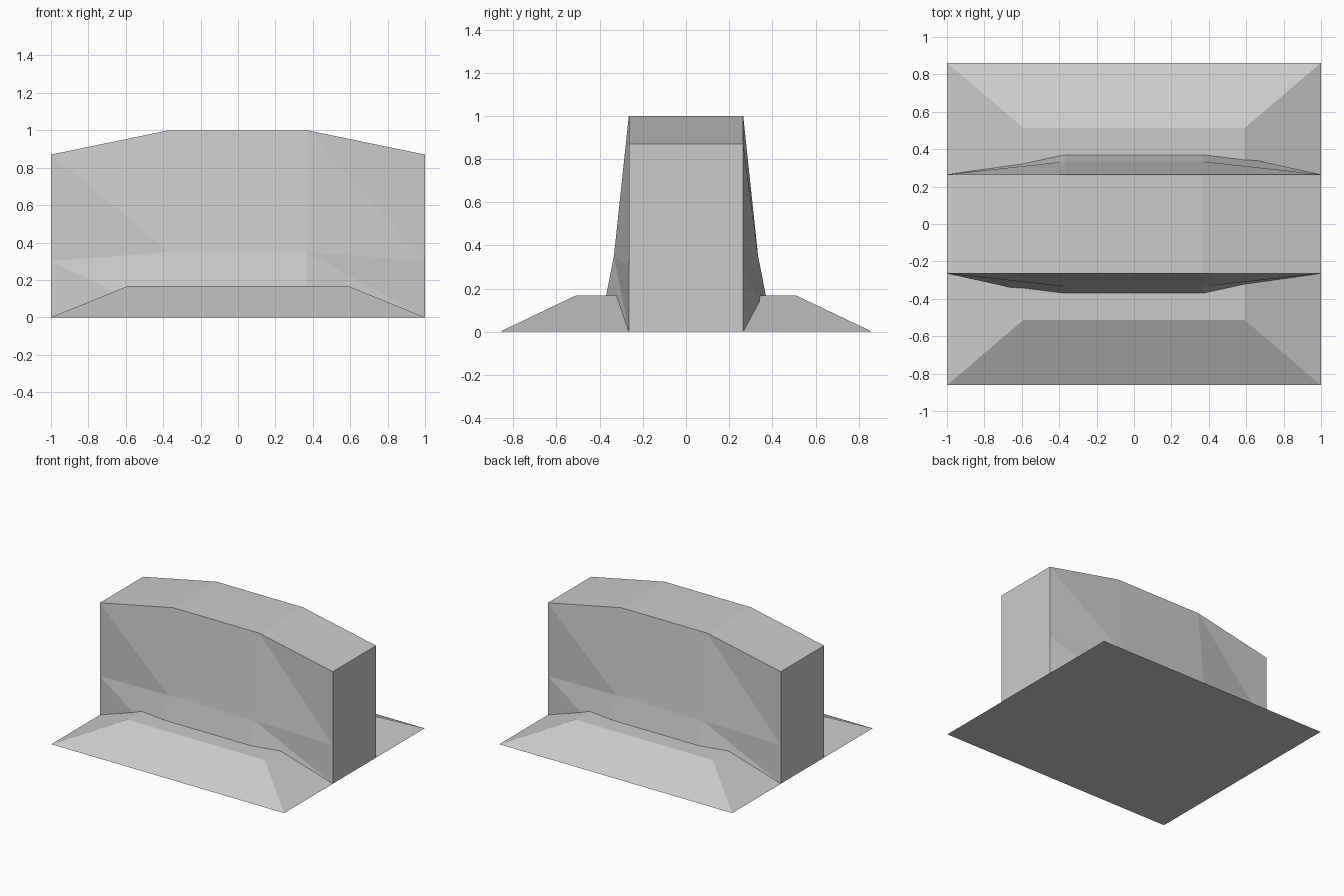
import bpy
import bmesh

if "Cube" in bpy.data.objects:
    bpy.data.objects.remove(bpy.data.objects["Cube"])


def loft(name, rings):
    """Skin closed rings of equal length, with flat triangulated sides and capped ends."""
    bm = bmesh.new()
    loops = [[bm.verts.new(p) for p in ring] for ring in rings]
    n = len(loops[0])
    for a, b in zip(loops, loops[1:]):
        for i in range(n):
            j = (i + 1) % n
            # consistent diagonal keeps the twisted side panels faceted
            bm.faces.new((a[i], a[j], b[i]))
            bm.faces.new((a[j], b[j], b[i]))
    bm.faces.new(loops[0])
    bm.faces.new(loops[-1])
    bmesh.ops.recalc_face_normals(bm, faces=bm.faces)
    # merge the triangles of truly flat panels
    bmesh.ops.dissolve_limit(bm, angle_limit=0.002, verts=bm.verts, edges=bm.edges)
    mesh = bpy.data.meshes.new(name)
    bm.to_mesh(mesh)
    bm.free()
    obj = bpy.data.objects.new(name, mesh)
    bpy.context.collection.objects.link(obj)
    return obj


def rectangle(hx, hy, z):
    return [(-hx, -hy, z), (hx, -hy, z), (hx, hy, z), (-hx, hy, z)]


def section(x, foot, waist, waist_z, top_z):
    """Wall cross-section: flared foot, waist kink and flat top."""
    half = [(foot, 0), (waist, waist_z), (0.265, top_z)]
    return [(x, -y, z) for y, z in half] + [(x, y, z) for y, z in reversed(half)]


# sloped base
loft("sloped_base", [rectangle(1, 0.862, 0), rectangle(0.59, 0.512, 0.167)])

# upright wall, flared in the middle and straight at both ends
end = (0.265, 0.265, 0.30, 0.87)
middle = (0.403, 0.334, 0.35, 1.0)
loft("wall_body", [section(-1, *end), section(-0.37, *middle),
                   section(0.37, *middle), section(1, *end)])
